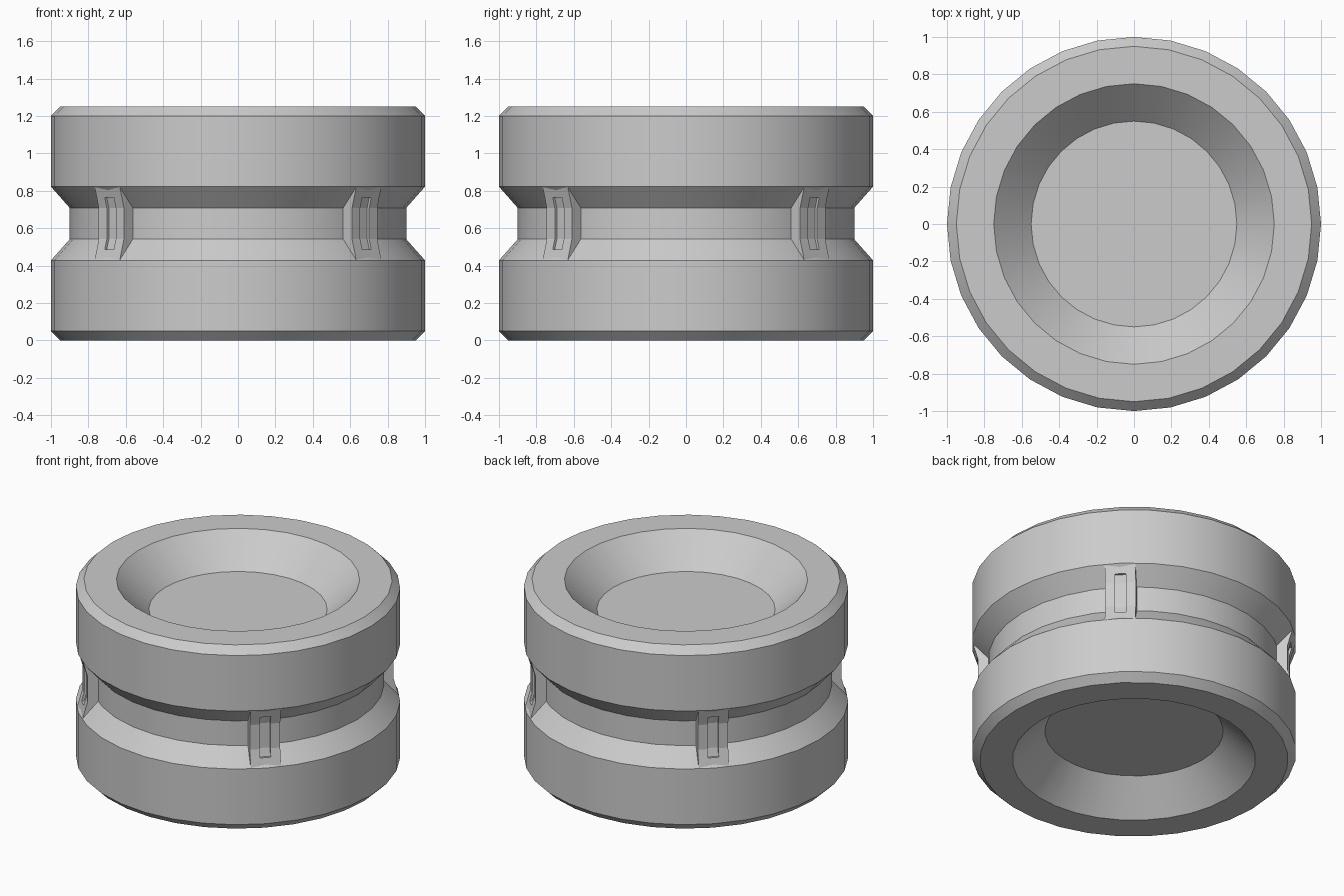
import bpy, bmesh, math
from mathutils import Matrix

cube = bpy.data.objects.get("Cube")
if cube:
    bpy.data.objects.remove(cube)

grey = bpy.data.materials.new("light grey")
grey.use_nodes = True
COLOUR = (0.6, 0.6, 0.6, 1)
grey.diffuse_color = COLOUR
grey.node_tree.nodes["Principled BSDF"].inputs["Base Color"].default_value = COLOUR

MID = 0.625  # height of the mirror plane


def add_object(name, bm):
    bmesh.ops.recalc_face_normals(bm, faces=bm.faces)
    mesh = bpy.data.meshes.new(name)
    bm.to_mesh(mesh)
    bm.free()
    mesh.materials.append(grey)
    obj = bpy.data.objects.new(name, mesh)
    bpy.context.collection.objects.link(obj)
    return obj


def mirrored(half):
    """Complete an upper (radius, height above middle) profile with its lower half."""
    return [(r, MID + h) for r, h in half] + [(r, MID - h) for r, h in reversed(half)]


def prism(name, profile, half_width):
    """Radial profile in the xz plane, extruded along y."""
    bm = bmesh.new()
    face = bm.faces.new([bm.verts.new((r, -half_width, z)) for r, z in profile])
    new = bmesh.ops.extrude_face_region(bm, geom=[face])["geom"]
    bmesh.ops.translate(bm, vec=(0, 2 * half_width, 0),
                        verts=[v for v in new if isinstance(v, bmesh.types.BMVert)])
    return add_object(name, bm)


# Grooved wheel with a dished recess in both ends
bm = bmesh.new()
points = mirrored([(0, 0.425), (0.55, 0.425), (0.75, 0.625), (0.95, 0.625),
                   (1, 0.575), (1, 0.197), (0.9, 0.084)])
verts = [bm.verts.new((r, 0, z)) for r, z in points]
edges = [bm.edges.new(pair) for pair in zip(verts, verts[1:])]
bmesh.ops.spin(bm, geom=verts + edges, cent=(0, 0, 0), axis=(0, 0, 1),
               angle=math.tau, steps=32)
bmesh.ops.remove_doubles(bm, verts=bm.verts, dist=0.0005)
wheel = add_object("wheel", bm)
bpy.context.view_layer.objects.active = wheel
wheel.select_set(True)
bpy.ops.object.shade_smooth_by_angle(angle=math.radians(30))
wheel.select_set(False)

# Groove bridge with a shallow slot following its bent face
bridge = prism("groove_bridge", mirrored([(0.85, 0.2), (0.99, 0.2), (0.958, 0.084)]), 0.095)
cutter = prism("slot_cutter", mirrored([(1.05, 0.138), (0.958, 0.138), (0.943, 0.084)]), 0.034)
cutter.hide_render = True
cut = bridge.modifiers.new("slot", "BOOLEAN")
cut.object = cutter
cut.solver = "EXACT"
bpy.context.view_layer.objects.active = bridge
bpy.ops.object.modifier_apply(modifier="slot")
bpy.data.objects.remove(cutter)

# Four bridges on the diagonals
for i in range(4):
    obj = bridge if i == 0 else bridge.copy()
    if i:
        bpy.context.collection.objects.link(obj)
    obj.name = "groove_bridge_%d" % (i + 1)
    obj.matrix_world = Matrix.Rotation(math.radians(45 + 90 * i), 4, "Z")
